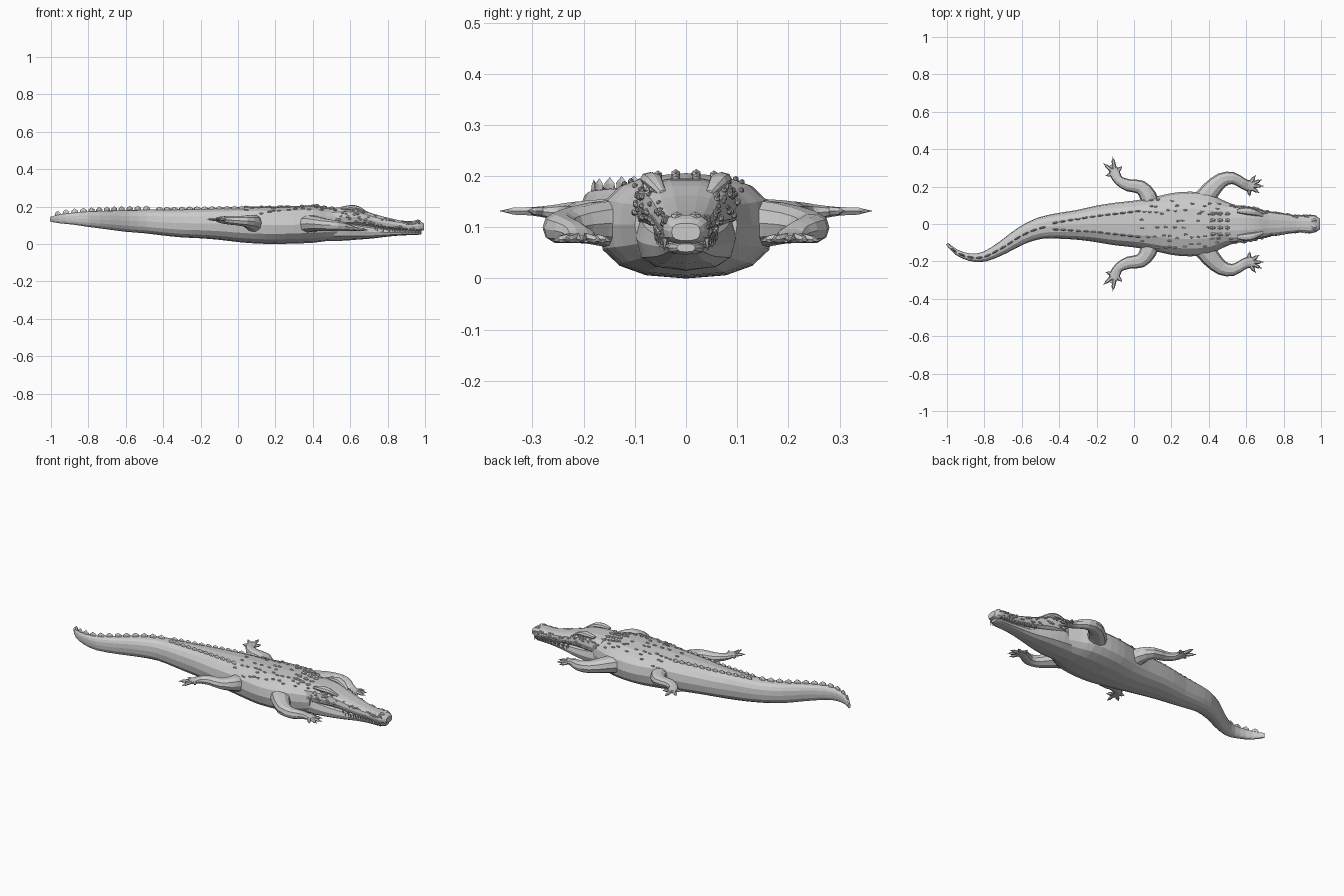
import bpy, bmesh, math, random
from mathutils import Vector, Matrix

if "Cube" in bpy.data.objects:
    bpy.data.objects.remove(bpy.data.objects["Cube"])

random.seed(4)


def finish(name, bm):
    bmesh.ops.recalc_face_normals(bm, faces=bm.faces)
    me = bpy.data.meshes.new(name)
    bm.to_mesh(me)
    bm.free()
    ob = bpy.data.objects.new(name, me)
    bpy.context.collection.objects.link(ob)
    return ob


def spline(pts, t):
    """Catmull-Rom through the stations, t in station units."""
    i = max(0, min(int(t), len(pts) - 2))
    f = t - i
    p = [pts[max(0, min(len(pts) - 1, i + k))] for k in (-1, 0, 1, 2)]
    return [0.5 * (2 * b + (c - a) * f + (2 * a - 5 * b + 4 * c - d) * f * f
            + (3 * b - a - 3 * c + d) * f ** 3) for a, b, c, d in zip(*p)]


def frame(pts, t):
    """Station plus horizontal tangent angle."""
    a, b = spline(pts, max(0, t - .05)), spline(pts, min(len(pts) - 1, t + .05))
    return spline(pts, t), math.atan2(b[1] - a[1], b[0] - a[0])


def power(v, e):
    return math.copysign(abs(v) ** e, v)


def loft(bm, pts, n=12, e=0.8, sub=2):
    """Stations are (x, y, z, half width, half height)."""
    rings = []
    steps = (len(pts) - 1) * sub
    for k in range(steps + 1):
        (x, y, z, w, h), a = frame(pts, k / sub)
        ring = []
        for j in range(n):
            q = 2 * math.pi * j / n
            u, v = w * power(math.cos(q), e), h * power(math.sin(q), e)
            ring.append(bm.verts.new((x - math.sin(a) * u, y + math.cos(a) * u, z + v)))
        rings.append(ring)
    for r, s in zip(rings, rings[1:]):
        for j in range(n):
            bm.faces.new((r[j], r[(j + 1) % n], s[(j + 1) % n], s[j]))
    bm.faces.new(rings[0])
    bm.faces.new(rings[-1])


def bump(bm, pos, size, ang=0):
    m = Matrix.Translation(pos) @ Matrix.Rotation(ang, 4, 'Z') @ Matrix.Diagonal((*size, 1))
    bmesh.ops.create_icosphere(bm, subdivisions=1, radius=1, matrix=m)


def cone(bm, base, tip, r):
    d = Vector(tip) - Vector(base)
    m = Matrix.Translation((Vector(base) + Vector(tip)) / 2) @ d.to_track_quat('Z', 'Y').to_matrix().to_4x4()
    bmesh.ops.create_cone(bm, cap_ends=True, segments=6, radius1=r, radius2=r * .1, depth=d.length, matrix=m)


# body with curved tail
BODY = [(-1, -.105, .132, .007, .014), (-.95, -.15, .134, .014, .024), (-.88, -.177, .135, .02, .032),
        (-.8, -.175, .132, .027, .041), (-.7, -.125, .128, .036, .05), (-.6, -.062, .123, .047, .058),
        (-.5, -.022, .12, .058, .063), (-.4, -.01, .115, .069, .07), (-.3, -.005, .111, .08, .076),
        (-.2, 0, .11, .098, .08), (-.1, 0, .108, .114, .086), (0, 0, .104, .125, .094),
        (.1, 0, .101, .142, .099), (.2, 0, .1, .165, .1), (.3, 0, .102, .173, .1),
        (.4, 0, .106, .163, .1), (.47, 0, .105, .13, .09), (.54, 0, .106, .1, .082)]
bm = bmesh.new()
loft(bm, BODY, 16, .8)
finish("body_and_tail", bm)


def on_body(x, d):
    """Point on the upper surface near station x, d sideways of the spine."""
    lo, hi = 0, len(BODY) - 1
    for _ in range(25):
        mid = (lo + hi) / 2
        if spline(BODY, mid)[0] < x:
            lo = mid
        else:
            hi = mid
    (px, py, pz, w, h), a = frame(BODY, lo)
    c = min(.98, abs(d) / w) ** (1 / .8)
    z = pz + h * (1 - c * c) ** .4
    return (px - math.sin(a) * d, py + math.cos(a) * d, z), a


# crest plates: two rows that merge into one along the tail
bm = bmesh.new()
for s in (-1, 1):
    for i in range(12):
        x = .02 - i * .04
        d = s * (.068 - .05 * i / 11)
        p, a = on_body(x, d)
        bump(bm, p, (.019, .006, .015), a + s * .1)
x = -.49
while x > -.99:
    p, a = on_body(x, 0)
    bump(bm, p, (.022, .006, .022), a)
    x -= .047 * max(.45, math.cos(a))
finish("tail_crest", bm)

# small plates on the back
bm = bmesh.new()
for i in range(12):
    for d in (.025, .065, .1, .13):
        for s in (-1, 1):
            x = .05 + i * .036 + random.uniform(-.012, .012)
            if random.random() < .65:
                p, a = on_body(x, s * (d + random.uniform(-.01, .01)) * (.8 if x > .4 else 1))
                bump(bm, p, (.013, .006, .006), a)
for x in (.42, .46, .5):
    for d in (-.055, -.02, .02, .055):
        p, a = on_body(x, d)
        bump(bm, p, (.018, .01, .01), a)
finish("back_plates", bm)

# head
UPPER = [(.5, 0, .137, .1, .056), (.56, 0, .143, .099, .053), (.62, 0, .143, .092, .05), (.67, 0, .137, .08, .045),
         (.72, 0, .125, .067, .038), (.8, 0, .11, .056, .031), (.87, 0, .1, .045, .026),
         (.92, 0, .097, .047, .026), (.965, 0, .096, .045, .029), (.995, 0, .091, .028, .017)]
LOWER = [(.48, 0, .09, .1, .075), (.56, 0, .077, .097, .06), (.64, 0, .069, .084, .046), (.72, 0, .064, .063, .035),
         (.8, 0, .062, .047, .023), (.88, 0, .061, .038, .015), (.95, 0, .06, .034, .013), (.98, 0, .06, .018, .008)]
bm = bmesh.new()
loft(bm, UPPER, 14, .72)
finish("upper_jaw_and_skull", bm)
bm = bmesh.new()
loft(bm, LOWER, 12, .75)
finish("lower_jaw", bm)

# head scales, eyes, brows, nostrils
bm = bmesh.new()
for k in range(52):
    (x, y, z, w, h), a = frame(UPPER, .4 + k * .152)
    for s in (-1, 1):
        q = random.uniform(-.5, .75)
        r = random.uniform(.006, .011) * (1.15 - x * .4)
        bump(bm, (x, s * w * power(math.cos(q), .72), z + h * power(math.sin(q), .72)), (r * 1.3, r * .8, r * .8))
finish("head_scales", bm)
for s, side in ((1, "left"), (-1, "right")):
    bm = bmesh.new()
    loft(bm, [(.55, s * .07, .19, .01, .008), (.6, s * .07, .194, .02, .014), (.645, s * .062, .188, .018, .014),
              (.69, s * .045, .165, .008, .008)], 8, .9)
    finish(side + "_brow", bm)
    bm = bmesh.new()
    bump(bm, (.63, s * .074, .178), (.017, .012, .014))
    finish(side + "_eye", bm)
    bm = bmesh.new()
    bump(bm, (.96, s * .018, .12), (.018, .013, .011))
    finish(side + "_nostril", bm)

# teeth
bm = bmesh.new()
for s in (-1, 1):
    for i in range(11):
        t = 4.2 + i * .38
        x, y, z, w, h = spline(UPPER, t)
        cone(bm, (x, s * w * .9, z - h * .6), (x, s * w * .93, z - h - .012), .006)
        x2 = x + .012
        if x2 < .96:
            cone(bm, (x2, s * w * .8, .066), (x2, s * w * .95, .088), .005)
finish("teeth", bm)

# legs and clawed feet, mirrored left and right
FRONT = [(.35, .1, .105, .06, .055), (.41, .18, .108, .05, .042), (.47, .235, .102, .04, .033),
         (.53, .245, .097, .032, .029), (.58, .218, .09, .028, .022), (.61, .205, .083, .03, .014),
         (.64, .203, .079, .026, .009)]
HIND = [(.09, .08, .1, .06, .055), (.075, .15, .115, .045, .042), (.035, .197, .122, .038, .03),
        (-.03, .207, .126, .033, .025), (-.08, .232, .128, .026, .02), (-.1, .265, .13, .028, .013),
        (-.11, .295, .131, .026, .009)]
F_TOES = [(.62, .145), (.672, .165), (.695, .203), (.685, .238), (.652, .262)]
H_TOES = [(-.152, .258), (-.165, .325), (-.115, .363), (-.063, .31)]


def leg(name, path, toes, root, tz, s):
    bm = bmesh.new()
    loft(bm, [(x, s * y, z, w, h) for x, y, z, w, h in path], 10, .9)
    finish(name, bm)
    bm = bmesh.new()
    for tx, ty in toes:
        px, py, pz = root
        at = lambda f: (px + (tx - px) * f, s * (py + (ty - py) * f), pz + (tz - pz) * f)
        loft(bm, [(*at(0), .013, .01), (*at(.45), .011, .009), (*at(.72), .009, .008),
                  (*at(.8), .006, .005)], 6, 1, 1)
        cone(bm, at(.75), at(1), .006)
    # webbing between the toes
    mids = [bm.verts.new((root[0] + (x - root[0]) * .6, s * (root[1] + (y - root[1]) * .6), tz + .002)) for x, y in toes]
    hub = bm.verts.new((root[0], s * root[1], root[2]))
    for a, b in zip(mids, mids[1:]):
        bm.faces.new((hub, a, b))
    finish(name + "_toes", bm)


for s, side in ((1, "left"), (-1, "right")):
    leg(side + "_front_leg", FRONT, F_TOES, (.61, .205, .084), .074, s)
    leg(side + "_hind_leg", HIND, H_TOES, (-.1, .27, .131), .132, s)
